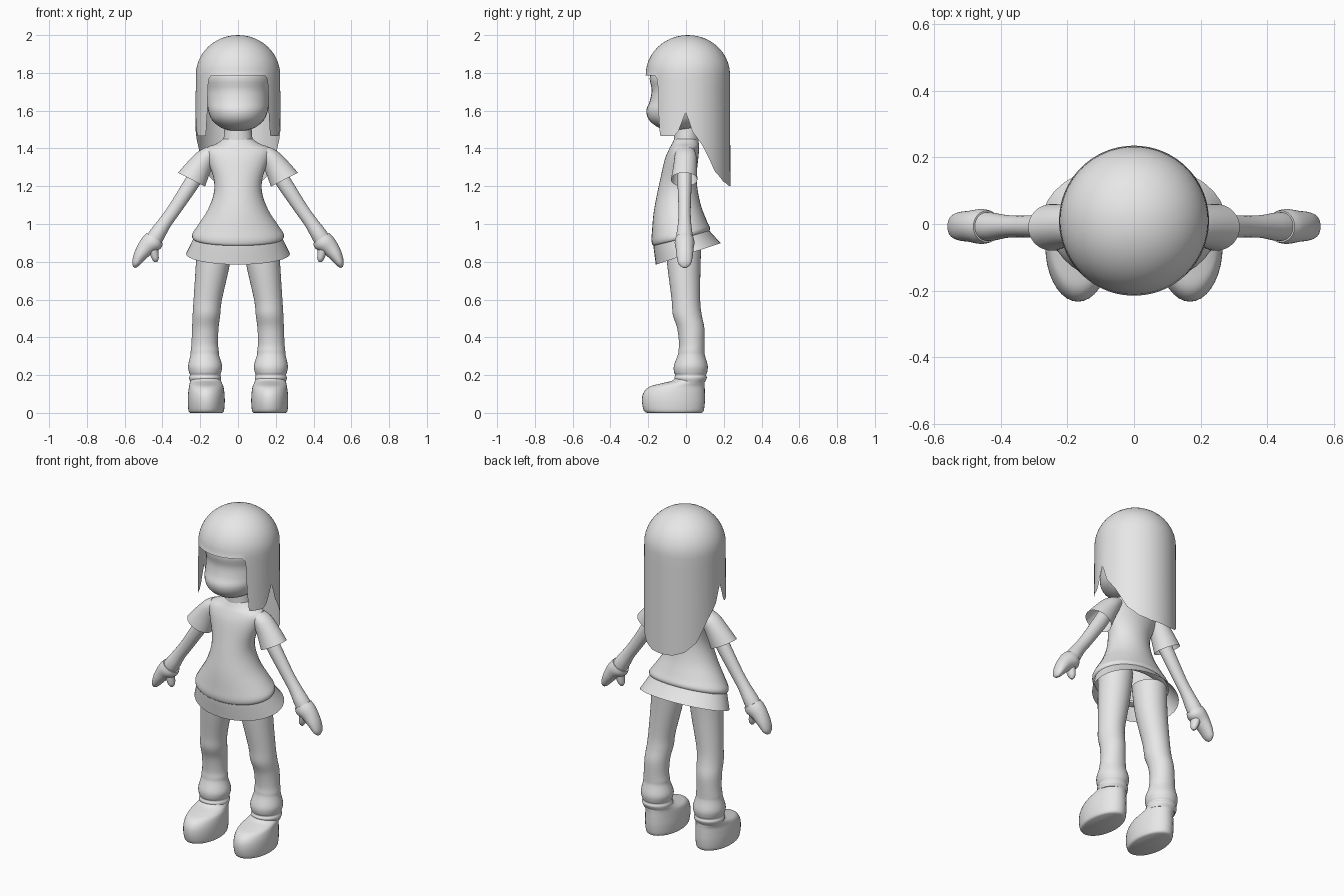
import bpy
import bmesh
from math import sin, cos, pi, radians

cube = bpy.data.objects.get("Cube")
if cube:
    bpy.data.objects.remove(cube, do_unlink=True)

grey = bpy.data.materials.new("plain_grey")
grey.use_nodes = True
grey.diffuse_color = (0.8, 0.8, 0.8, 1)
grey.node_tree.nodes["Principled BSDF"].inputs["Base Color"].default_value = grey.diffuse_color


def finish(name, bm, mirrored=False):
    """Turn a bmesh into a smooth shaded object, optionally paired across x."""
    bmesh.ops.recalc_face_normals(bm, faces=bm.faces)
    mesh = bpy.data.meshes.new(name)
    bm.to_mesh(mesh)
    bm.free()
    mesh.materials.append(grey)
    obj = bpy.data.objects.new(name, mesh)
    bpy.context.collection.objects.link(obj)
    bpy.ops.object.select_all(action="DESELECT")
    obj.select_set(True)
    bpy.context.view_layer.objects.active = obj
    bpy.ops.object.shade_smooth_by_angle(angle=radians(45))
    if mirrored:
        mirror = obj.modifiers.new("pair", "MIRROR")
        mirror.use_mirror_merge = False
    return obj


def spline(rows, steps):
    """Catmull-Rom interpolation through rows of numbers."""
    result = []
    last = len(rows) - 1
    for i in range(last):
        quads = list(zip(rows[max(i - 1, 0)], rows[i], rows[i + 1], rows[min(i + 2, last)]))
        for k in range(steps):
            t = k / steps
            result.append([
                b + t * ((c - a) + t * ((2 * a - 5 * b + 4 * c - d) + t * (3 * (b - c) + d - a))) / 2
                for a, b, c, d in quads])
    result.append(list(rows[last]))
    return result


def skin(bm, rings, closed=True):
    """Bridge successive rings of vertices with quads."""
    count = len(rings[0])
    for lower, upper in zip(rings, rings[1:]):
        for j in range(count if closed else count - 1):
            k = (j + 1) % count
            bm.faces.new((lower[j], lower[k], upper[k], upper[j]))


def loft(name, rows, mirrored=False, tilt=0, slope=(0, 0), caps=(True, True), steps=4, sides=36):
    """Rows are (z, x, front y, back y, half width); rings tilt in x and slope along y."""
    bm = bmesh.new()
    rings = []
    smooth = spline(rows, steps)
    for n, (z, x, front, back, width) in enumerate(smooth):
        mid, depth = (front + back) / 2, (back - front) / 2
        rise = slope[0] + (slope[1] - slope[0]) * n / (len(smooth) - 1)
        ring = []
        for j in range(sides):
            a = 2 * pi * j / sides
            u, v = width * cos(a), depth * sin(a)
            ring.append(bm.verts.new((x + u * cos(tilt), mid + v, z + u * sin(tilt) + v * rise)))
        rings.append(ring)
    skin(bm, rings)
    for cap, ring in zip(caps, (rings[0], rings[-1])):
        if cap:
            bm.faces.new(ring)
    return finish(name, bm, mirrored)


# Head with a rounded muzzle and chin
loft("head", [
    (1.495, 0, -.09, .02, .04),
    (1.51, 0, -.145, .07, .09),
    (1.55, 0, -.195, .11, .137),
    (1.60, 0, -.21, .14, .158),
    (1.65, 0, -.192, .16, .165),
    (1.71, 0, -.182, .18, .17),
    (1.79, 0, -.19, .19, .18),
    (1.88, 0, -.13, .14, .13)])

loft("neck", [
    (1.37, 0, -.07, .06, .085),
    (1.43, 0, -.065, .065, .078),
    (1.53, 0, -.065, .075, .07)])

# Shirt with a flared, slanted and rolled hem
loft("shirt", [
    (.925, 0, -.14, .08, .20),
    (.92, 0, -.172, .115, .235),
    (.945, 0, -.183, .127, .243),
    (.99, 0, -.18, .11, .215),
    (1.075, 0, -.172, .08, .16),
    (1.165, 0, -.155, .062, .128),
    (1.245, 0, -.137, .056, .13),
    (1.35, 0, -.112, .066, .165),
    (1.40, 0, -.09, .07, .17),
    (1.425, 0, -.075, .068, .115),
    (1.45, 0, -.062, .062, .078)], slope=(.27, 0), caps=(False, False))

loft("skirt", [
    (.955, 0, -.172, .11, .222),
    (.92, 0, -.172, .128, .237),
    (.842, 0, -.16, .185, .275)], slope=(.2, .33), caps=(False, False))

# Sleeves, arms and mitten hands
lean = radians(27)
loft("sleeve", [
    (1.39, .13, -.05, .045, .04),
    (1.36, .165, -.06, .055, .052),
    (1.30, .207, -.068, .058, .066),
    (1.235, .246, -.08, .06, .08)], True, lean, caps=(True, False))

lean = radians(33)
loft("arm", [
    (1.31, .19, -.045, .03, .04),
    (1.225, .24, -.045, .03, .041),
    (1.08, .335, -.04, .025, .036),
    (1.01, .385, -.042, .027, .036),
    (.95, .425, -.05, .034, .042),
    (.91, .45, -.05, .036, .045)], True, lean)

loft("hand", [
    (.925, .44, -.055, .04, .05),
    (.90, .457, -.06, .045, .056),
    (.87, .49, -.054, .04, .045),
    (.83, .52, -.05, .036, .034),
    (.79, .542, -.04, .026, .021),
    (.77, .55, -.018, .004, .006)], True, lean)

loft("thumb", [
    (.90, .46, -.045, .028, .035),
    (.85, .446, -.038, .02, .025),
    (.815, .438, -.03, .012, .018),
    (.798, .436, -.016, -.002, .007)], True)

# Legs with knee and gathered sock folds
loft("leg", [
    (.95, .12, -.11, .085, .095),
    (.79, .133, -.10, .077, .09),
    (.60, .16, -.076, .075, .075),
    (.52, .167, -.07, .083, .073),
    (.45, .173, -.047, .097, .07),
    (.37, .176, -.037, .098, .07),
    (.33, .176, -.04, .098, .074),
    (.305, .176, -.044, .10, .076),
    (.25, .174, -.064, .115, .09),
    (.215, .174, -.063, .112, .085),
    (.20, .174, -.056, .106, .08),
    (.185, .174, -.062, .11, .085),
    (.16, .172, -.05, .098, .08)], True)

loft("boot", [
    (0, .168, -.205, .08, .085),
    (.012, .168, -.223, .094, .094),
    (.06, .168, -.233, .10, .098),
    (.105, .168, -.226, .10, .096),
    (.138, .168, -.195, .099, .091),
    (.155, .17, -.135, .099, .086),
    (.17, .171, -.075, .098, .081),
    (.19, .172, -.055, .09, .075)], True)

# Hair: a dome running into a curtain whose lower edge varies around the head
radius, centre_y, brow = .223, .01, 1.79
edge = [(0, 1.785), (39, 1.785), (43, 1.77), (45, 1.73), (46, 1.6), (49, 1.47),
        (52, 1.465), (71, 1.465), (77, 1.49), (83, 1.55), (87, 1.59), (91, 1.55),
        (96, 1.49), (111, 1.41), (129, 1.28), (146, 1.225), (163, 1.203), (180, 1.2)]


def hem_height(angle):
    for (a, low), (b, high) in zip(edge, edge[1:]):
        if angle <= b:
            return low + (high - low) * (angle - a) / (b - a)
    return edge[-1][1]


bm = bmesh.new()
angles = sorted({s * a for a in list(range(0, 180, 4)) + [e[0] for e in edge] for s in (1, -1)} - {-180})


def hair_ring(r, height):
    return [bm.verts.new((r * sin(radians(a)), centre_y - r * cos(radians(a)), height(abs(a))))
            for a in angles]


rings = []
for i in range(1, 13):
    t = pi / 2 * i / 12
    z = brow + .21 * cos(t)
    rings.append(hair_ring(radius * sin(t), lambda a: z))
for i in range(1, 9):
    rings.append(hair_ring(radius + .002 * i / 8, lambda a: brow + (hem_height(a) - brow) * i / 8))
skin(bm, rings)
crown = bm.verts.new((0, centre_y, 2))
for j, vert in enumerate(rings[0]):
    bm.faces.new((crown, vert, rings[0][(j + 1) % len(angles)]))
finish("hair", bm)
